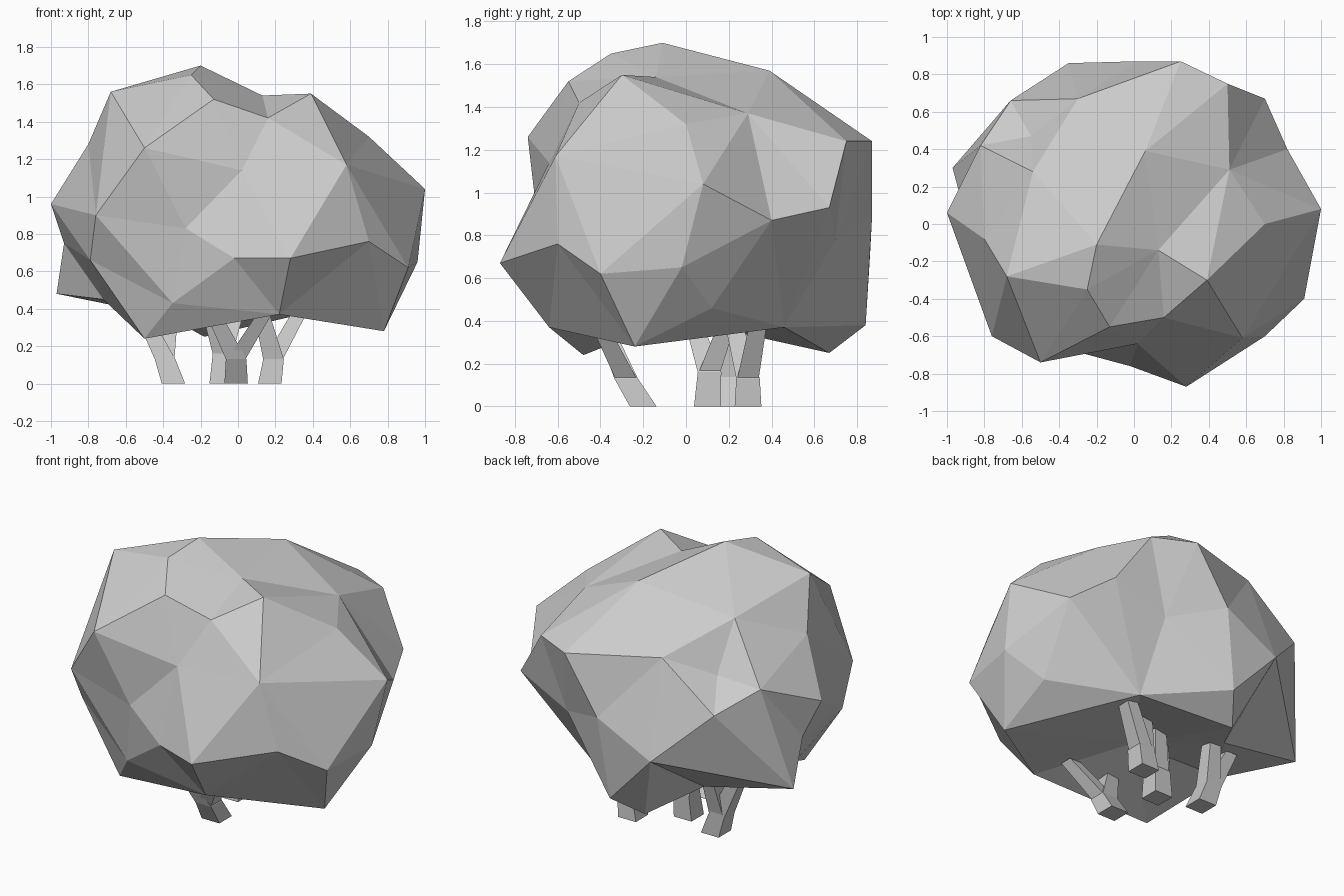
import bpy, bmesh
from mathutils import Vector

grey = bpy.data.materials.new("light grey")
grey.diffuse_color = (0.6, 0.6, 0.6, 1)


def finish(bm, name):
    bmesh.ops.recalc_face_normals(bm, faces=bm.faces)
    me = bpy.data.meshes.new(name)
    bm.to_mesh(me)
    bm.free()
    me.materials.append(grey)
    ob = bpy.data.objects.new(name, me)
    bpy.context.collection.objects.link(ob)
    return ob


# foliage: bumps and hollows of the faceted crown, top to bottom
BUMPS = [
    (-.2, -.11, 1.7), (-.25, -.35, 1.65), (-.68, -.28, 1.56), (.39, -.3, 1.55),
    (.13, -.14, 1.54), (.06, .39, 1.57), (.51, .29, 1.37),
    (-.54, .28, 1.45), (.7, 0, 1.32), (-.8, -.08, 1.28), (-.13, -.55, 1.52),
    (.16, -.5, 1.42), (-.5, -.74, 1.26), (-.3, .67, 1.28), (.25, .87, 1.24),
    (.5, .75, 1.24), (.58, -.61, 1.17), (-.55, .47, 1.16), (.02, -.64, 1.14),
    (-.82, .42, 1.12), (1, .08, 1.04), (-.66, .66, 1),
    (-1, .06, .96), (.7, .67, .93), (-.76, -.6, .9), (.02, .87, .89),
    (.82, .4, .87), (-.28, -.69, .83), (.35, .7, .78), (-.93, .15, .75),
    (.7, -.6, .76), (-.35, .86, .7), (.28, -.87, .67), (-.02, -.76, .67),
    (-.79, -.45, .66), (.96, -.02, .65), (.91, -.4, .62),
    (-.97, .3, .48), (.78, .12, .46), (-.05, .84, .38), (.34, .46, .37),
    (.22, -.64, .37), (-.38, .36, .36), (.78, -.24, .28), (-.18, .67, .25),
    (-.5, -.48, .24), (-.03, -.05, .41), (-.35, -.62, .43), (-.72, -.08, .45),
]
centre = Vector((0, 0, 0.85))
bm = bmesh.new()
pairs = []
for p in BUMPS:
    p = Vector(p)
    pairs.append((bm.verts.new((p - centre).normalized()), p))
# join neighbours as seen from the centre, then move to the real depth
bmesh.ops.convex_hull(bm, input=bm.verts[:])
for v, p in pairs:
    v.co = p
finish(bm, "foliage")


def limb(bm, path, widths):
    """Square tube along a path, with level cross-sections."""
    rings = []
    for p, w in zip(path, widths):
        rings.append([bm.verts.new((p[0] + a * w / 2, p[1] + b * w / 2, p[2]))
                      for a, b in ((-1, -1), (1, -1), (1, 1), (-1, 1))])
    for r, s in zip(rings, rings[1:]):
        for i in range(4):
            j = (i + 1) % 4
            bm.faces.new((r[i], r[j], s[j], s[i]))
    bm.faces.new(rings[0][::-1])
    bm.faces.new(rings[-1])


# forked stems: base, fork point, two branch tips
STEMS = [
    ((-.01, -.2, 0), (-.01, -.28, .13), (-.13, -.38, .37), (.14, -.4, .37)),
    ((-.345, .19, 0), (-.39, .2, .13), (-.52, .22, .39), (-.36, .27, .39)),
    ((-.09, .1, 0), (-.08, .11, .16), (-.16, .03, .41), (0, .2, .41)),
    ((.17, .29, 0), (.19, .29, .13), (.12, .22, .4), (.34, .34, .4)),
]
for n, (base, fork, tip_a, tip_b) in enumerate(STEMS, 1):
    bm = bmesh.new()
    limb(bm, (base, fork, tip_a), (.125, .11, .08))
    limb(bm, (fork, tip_b), (.1, .08))
    finish(bm, f"stem_{n}")
